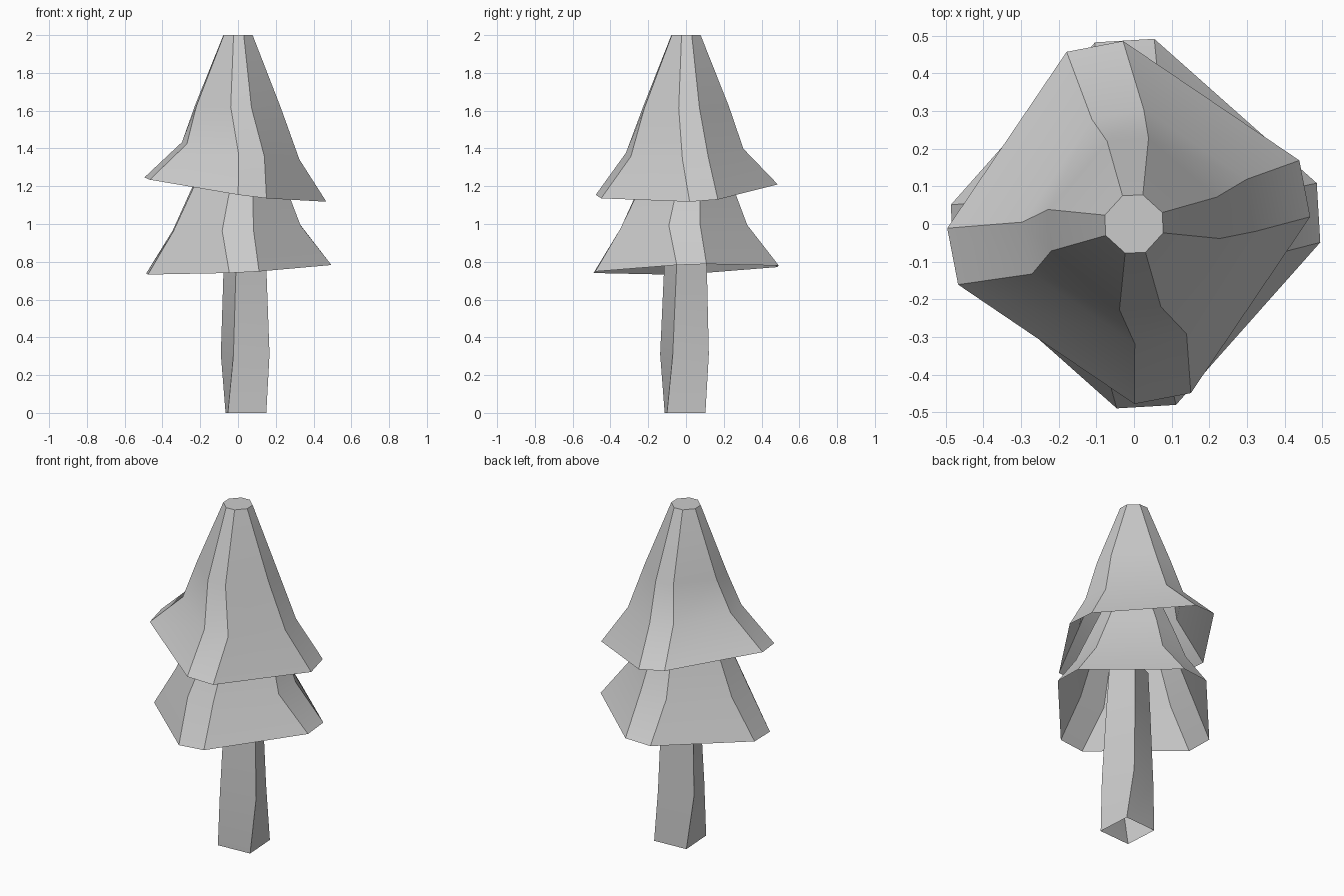
import bpy, bmesh
from math import sin, cos, radians

if "Cube" in bpy.data.objects:
    bpy.data.objects.remove(bpy.data.objects["Cube"])


def ring(r, twist, half, z, cx=0, cy=0, tx=0, ty=0):
    """Square ring with cut corners (half = 0: plain square), tilted by tx, ty."""
    pts = []
    for k in range(4):
        for d in ((-half, half) if half else (0,)):
            a = radians(90 * k + twist + d)
            x, y = cx + r * cos(a), cy + r * sin(a)
            pts.append((x, y, z + tx * x + ty * y))
    return pts


def loft(name, rings):
    """Skin the rings bottom to top; open below, capped above."""
    bm = bmesh.new()
    loops = [[bm.verts.new(p) for p in r] for r in rings]
    n = len(loops[0])
    for lo, hi in zip(loops, loops[1:]):
        for i in range(n):
            j = (i + 1) % n
            bm.faces.new((lo[i], lo[j], hi[j], hi[i]))
    bm.faces.new(loops[-1])
    me = bpy.data.meshes.new(name)
    bm.to_mesh(me)
    bm.free()
    ob = bpy.data.objects.new(name, me)
    bpy.context.collection.objects.link(ob)
    bpy.ops.object.select_all(action='DESELECT')
    ob.select_set(True)
    bpy.context.view_layer.objects.active = ob
    bpy.ops.object.shade_smooth_by_angle(angle=radians(30))
    return ob


# Twisted four-sided trunk
loft("trunk", [
    ring(0.144, -41.5, 0, 0.0, 0.042, -0.005),
    ring(0.143, -25.7, 0, 0.31, 0.038, -0.008),
    ring(0.124, -23, 0, 0.74, 0.037, -0.003),
    ring(0.11, -22, 0, 1.0, 0.036, 0),
])

# Lower foliage skirt, its tip hidden inside the upper one
loft("lower_foliage", [
    ring(0.493, 3.4, 9.2, 0.76, 0.004, 0.001, 0.05, 0.035),
    ring(0.347, 1.0, 13.8, 0.98, -0.007, -0.014, 0.045, 0.035),
    ring(0.25, 3.5, 13.8, 1.2, 0.004, 0, 0.02, 0.01),
    ring(0.08, 3, 19.5, 1.58),
])

# Upper foliage skirt with a tilted rim and flat tip
loft("upper_foliage", [
    ring(0.482, 10.9, 9.1, 1.18, -0.014, 0.004, -0.135, 0.053),
    ring(0.311, 10.8, 13, 1.39, 0.014, -0.007, -0.145, 0.04),
    ring(0.231, 4.2, 13.8, 1.62, 0, 0, -0.03, 0.01),
    ring(0.081, 2.6, 19.5, 2.0),
])
